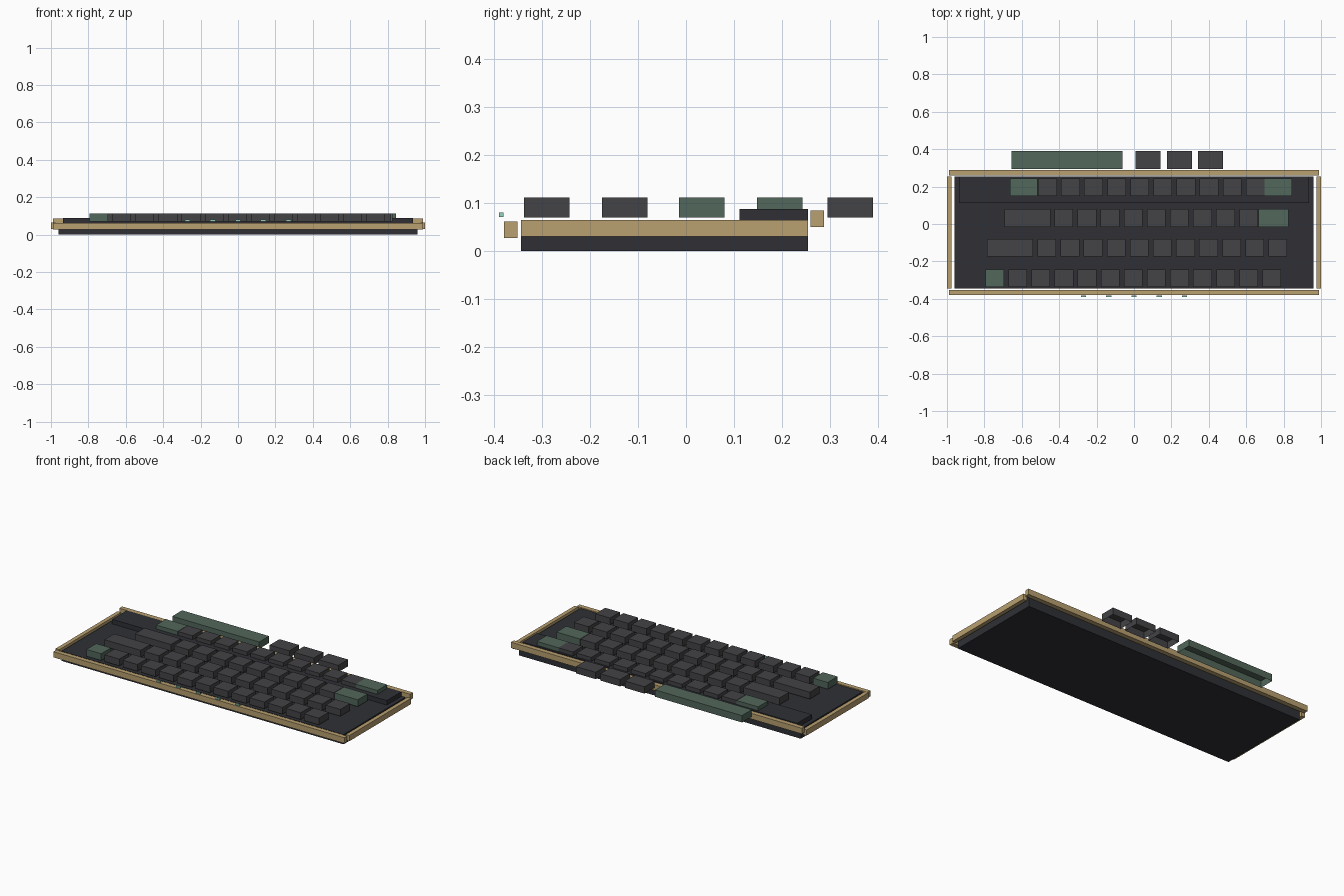
import bpy, bmesh

if "Cube" in bpy.data.objects:
    bpy.data.objects.remove(bpy.data.objects["Cube"])


def material(name, rgb):
    m = bpy.data.materials.new(name)
    m.diffuse_color = (*rgb, 1)
    m.use_nodes = True
    m.node_tree.nodes["Principled BSDF"].inputs["Base Color"].default_value = m.diffuse_color
    return m


CASE = material("charcoal", (0.029, 0.030, 0.036))
GOLD = material("brass", (0.48, 0.35, 0.16))
KEY = material("key_grey", (0.056, 0.056, 0.061))
GREEN = material("key_green", (0.085, 0.135, 0.105))
MINT = material("indicator_mint", (0.30, 0.65, 0.50))


def box(name, x, y, z, mat, open_bottom=False):
    """Box from (min, max) ranges, optionally open underneath."""
    bm = bmesh.new()
    bmesh.ops.create_cube(bm, size=1)
    for v in bm.verts:
        for i, (lo, hi) in enumerate((x, y, z)):
            v.co[i] = (lo + hi) / 2 + v.co[i] * (hi - lo)
    bm.normal_update()
    if open_bottom:
        down = [f for f in bm.faces if f.normal.z < -0.9]
        bmesh.ops.delete(bm, geom=down, context='FACES_ONLY')
    me = bpy.data.meshes.new(name)
    bm.to_mesh(me)
    bm.free()
    me.materials.append(mat)
    ob = bpy.data.objects.new(name, me)
    bpy.context.collection.objects.link(ob)
    return ob


def key(name, x0, x1, yc, mat=KEY):
    box(name, (x0, x1), (yc - 0.0475, yc + 0.0475), (0.07, 0.112), mat, True)


def key_row(name, first, count, yc, pitch=0.1235, width=0.1):
    for i in range(count):
        c = first + i * pitch
        key(f"{name}_{i + 1}", c - width / 2, c + width / 2, yc)


# Case body and raised rear deck
box("case_base", (-0.96, 0.96), (-0.345, 0.255), (0, 0.06), CASE)
box("rear_deck", (-0.935, 0.935), (0.112, 0.255), (0.058, 0.088), CASE)

# Brass trim frame
box("front_trim", (-0.99, 0.99), (-0.38, -0.352), (0.027, 0.062), GOLD)
box("back_trim", (-0.99, 0.99), (0.26, 0.288), (0.05, 0.085), GOLD)
for side, s in (("left", -1), ("right", 1)):
    xs = sorted((s * 0.975, s * 1.0))
    box(f"{side}_trim", xs, (-0.345, 0.255), (0.03, 0.065), GOLD)

# Key rows, front to back
Y = (-0.2905, -0.1275, 0.0325, 0.196, 0.3425)
key("corner_key", -0.795, -0.695, Y[0], GREEN)
key_row("row_1_key", -0.6215, 12, Y[0])

key("wide_key_row_2", -0.787, -0.54, Y[1])
key_row("row_2_key", -0.466, 11, Y[1])

key("wide_key_row_3", -0.692, -0.446, Y[2])
key_row("row_3_key", -0.375, 9, Y[2])
key("green_key_row_3", 0.666, 0.826, Y[2], GREEN)

key("left_green_key_row_4", -0.662, -0.515, Y[3], GREEN)
key_row("row_4_key", -0.463, 10, Y[3])
key("right_green_key_row_4", 0.698, 0.845, Y[3], GREEN)

key("space_bar", -0.654, -0.062, Y[4], GREEN)
key_row("row_5_key", 0.076, 3, Y[4], pitch=0.1665, width=0.134)

# Small indicator lights along the front
for i in range(5):
    c = (i - 2) * 0.135
    box(f"indicator_{i + 1}", (c - 0.0135, c + 0.0135), (-0.39, -0.381), (0.071, 0.08), MINT)
